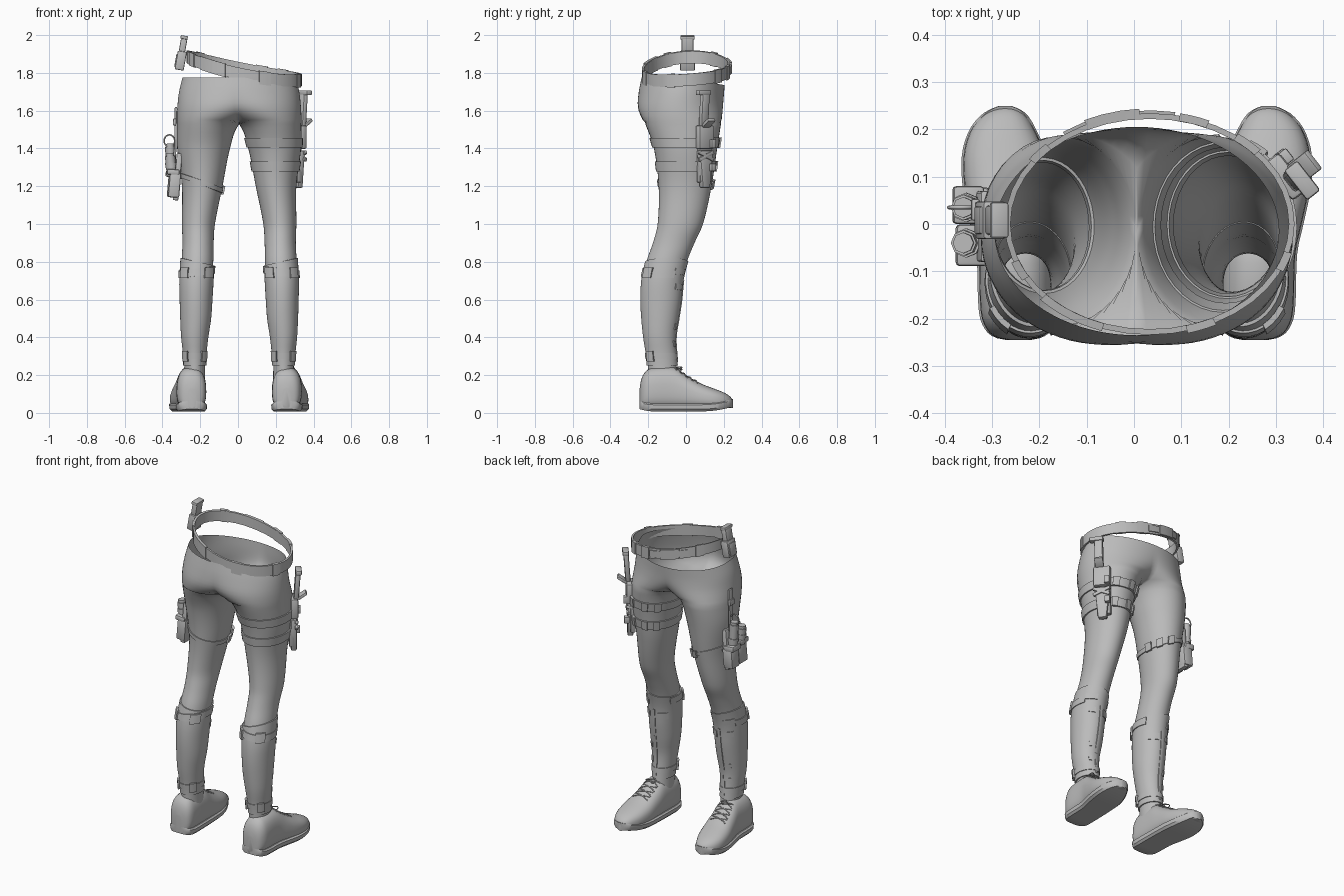
import bpy, bmesh, math
from math import sin, cos, pi, radians
from mathutils import Vector

if "Cube" in bpy.data.objects:
    bpy.data.objects.remove(bpy.data.objects["Cube"])

grey = bpy.data.materials.new("plain_grey")
grey.diffuse_color = (0.5, 0.5, 0.5, 1)
grey.use_nodes = True
grey.node_tree.nodes["Principled BSDF"].inputs["Base Color"].default_value = grey.diffuse_color
SHIFT = .006  # the legs sit slightly off centre
STEP = 1.615 / 72
CROTCH = .16 + 61 * STEP

# half-body sections: z, inner x, outer x, back y, front y
LEG = [(.16, .18, .29, -.2, -.04), (.3, .18, .29, -.205, -.055), (.4, .17, .3, -.22, -.06),
       (.5, .155, .305, -.23, -.045), (.6, .148, .308, -.235, -.03), (.7, .142, .31, -.23, -.02),
       (.8, .137, .305, -.21, .005), (.9, .135, .3, -.175, .045), (1, .128, .303, -.15, .09),
       (1.2, .088, .303, -.145, .135), (1.4, .048, .328, -.17, .165), (CROTCH, 0, .33, -.215, .185),
       (1.56, -.07, .33, -.235, .19), (1.62, -.19, .327, -.255, .195), (1.7, -.28, .318, -.25, .2),
       (1.775, -.3, .3, -.235, .205)]
# shoe sections: y, centre x, half width, top z
SHOE = [(-.245, .25, .022, .13), (-.24, .25, .045, .165), (-.225, .25, .065, .205), (-.19, .252, .077, .235),
        (-.06, .255, .08, .24), (0, .262, .086, .2), (.08, .272, .092, .155), (.15, .28, .085, .128),
        (.2, .283, .066, .108), (.23, .28, .045, .09), (.243, .278, .026, .075), (.249, .278, .01, .06)]


def sample(table, t):
    """Smooth interpolation of a section table."""
    t = min(max(t, table[0][0]), table[-1][0])
    i = next(k for k in range(len(table) - 1) if t <= table[k + 1][0] + 1e-9)
    a, b = table[i], table[i + 1]
    p, q = table[max(i - 1, 0)], table[min(i + 2, len(table) - 1)]
    h = b[0] - a[0]
    u = (t - a[0]) / h
    out = []
    for k in range(1, len(a)):
        ma = (b[k] - p[k]) / (b[0] - p[0]) * h
        mb = (q[k] - a[k]) / (q[0] - a[0]) * h
        out.append((2*u**3 - 3*u*u + 1) * a[k] + (u**3 - 2*u*u + u) * ma
                   + (3*u*u - 2*u**3) * b[k] + (u**3 - u*u) * mb)
    return out


def finish(name, bm):
    me = bpy.data.meshes.new(name)
    bm.to_mesh(me)
    bm.free()
    ob = bpy.data.objects.new(name, me)
    bpy.context.collection.objects.link(ob)
    me.materials.append(grey)
    return ob


def loft(name, rings, loop=False, cap=True, wrap=True):
    """Skin rings of points; loop joins last ring to first, wrap closes each ring."""
    bm = bmesh.new()
    vs = [[bm.verts.new(p) for p in r] for r in rings]
    n = len(vs[0])
    for i in range(len(vs) if loop else len(vs) - 1):
        a, b = vs[i], vs[(i + 1) % len(vs)]
        for j in range(n if wrap else n - 1):
            bm.faces.new((a[j], a[(j + 1) % n], b[(j + 1) % n], b[j]))
    if cap and not loop:
        bm.faces.new(vs[0])
        bm.faces.new(vs[-1])
    bmesh.ops.remove_doubles(bm, verts=bm.verts, dist=1e-5)
    bmesh.ops.recalc_face_normals(bm, faces=bm.faces)
    return finish(name, bm)


def leg_point(a, z, off=0):
    xi, xo, yb, yf = sample(LEG, z)
    return Vector(((xi + xo) / 2 + ((xo - xi) / 2 + off) * cos(a),
                   (yb + yf) / 2 + ((yf - yb) / 2 + off) * sin(a), z))


def belt_point(a, h, off=0):
    x = .033 + (.3 + off) * cos(a)
    return Vector((x - SHIFT, (.228 + off) * sin(a), 1.812 - .215 * x + .2 * x * x + .015 * sin(a) + h))


def band(name, side, lo, hi, off, a0=0, a1=360, tx=0, ty=0, rows=1, thick=.012, fn=leg_point, top=0):
    """Strap or plate wrapped on a body section; angle 0 is outward, 90 is toe side."""
    full = a1 - a0 >= 360
    n = max(3, int((a1 - a0) / 9))
    rings = []
    for i in range(n if full else n + 1):
        a = radians(a0 + (a1 - a0) * i / n)
        tilt = tx * cos(a) + ty * sin(a)
        hs = [lo + (hi + top * cos(a) - lo) * k / rows + tilt for k in range(rows + 1)]
        ring = [fn(a, h, off) for h in hs] + [fn(a, h, off - thick) for h in reversed(hs)]
        rings.append([(p.x * side + SHIFT, p.y, p.z) for p in ring])
    return loft(name, rings, loop=full)


def box(name, loc, size, rot=(0, 0, 0), bevel=.006, taper=1):
    bm = bmesh.new()
    bmesh.ops.create_cube(bm, size=1)
    for v in bm.verts:
        k = taper if v.co.z < 0 else 1
        v.co = Vector((v.co.x * size[0], v.co.y * size[1] * k, v.co.z * size[2]))
    bmesh.ops.bevel(bm, geom=bm.edges[:], offset=bevel, segments=2, affect='EDGES', profile=.5)
    ob = finish(name, bm)
    ob.location = loc
    ob.rotation_euler = [radians(r) for r in rot]
    return ob


def tube(name, pts, r, cyclic=False):
    cu = bpy.data.curves.new(name, 'CURVE')
    cu.dimensions = '3D'
    cu.bevel_depth = r
    cu.bevel_resolution = 2
    cu.use_fill_caps = True
    sp = cu.splines.new('POLY')
    sp.points.add(len(pts) - 1)
    for p, c in zip(sp.points, pts):
        p.co = (*c, 1)
    sp.use_cyclic_u = cyclic
    cu.materials.append(grey)
    bpy.context.collection.objects.link(bpy.data.objects.new(name, cu))


# hips and legs: closed leg rings opening at the middle above the crotch, mirrored
rings = []
for i in range(73):
    z = .16 + i * STEP
    xi, xo = sample(LEG, z)[:2]
    ratio = (xi + xo) / (xo - xi)
    amax = pi if ratio >= 1 else math.acos(-ratio)
    ring = []
    for j in range(41):
        a = amax * (j / 20 - 1)
        p = leg_point(a, z)
        drop = max(0, z - 1.6) / .175 * .04 * max(0, sin(a))
        ring.append((0 if j in (0, 40) and i >= 61 else max(0, p.x), p.y, z - drop))
    rings.append(ring)
body = loft("hips_and_legs", rings, cap=False, wrap=False)
body.location.x = SHIFT
mir = body.modifiers.new("mirror", 'MIRROR')
mir.use_clip = True


# shoes
def shoe_point(a, y, side, off=0):
    cx, hw, top = sample(SHOE, y)
    base = .025
    c, s = cos(a), sin(a)
    pw = .8 if s > 0 else .5
    x = cx + (hw + off) * math.copysign(abs(c) ** pw, c)
    mid = base + (top - base) * .4
    z = mid + ((top - mid + off) if s > 0 else (mid - base)) * math.copysign(abs(s) ** .8, s)
    return (x * side + SHIFT, y, z)


for side, label in ((1, "right"), (-1, "left")):
    ys = [.002 - .247 * cos(pi * i / 36) for i in range(37)]
    loft(label + "_shoe", [[shoe_point(2 * pi * j / 28, y, side) for j in range(28)] for y in ys])
    sole = []
    for y in ys:
        cx, hw, top = sample(SHOE, y)
        spring = .008 + .025 * max(0, (y - .08) / .17) ** 2 + .012 * max(0, (-.17 - y) / .075) ** 2
        w = hw + .004
        sole.append([((cx + w * kx) * side + SHIFT, y, z + spring) for kx, z in
                     ((-.85, 0), (.85, 0), (.98, .012), (1, .035), (.9, .042), (-.9, .042), (-1, .035), (-.98, .012))])
    loft(label + "_sole", sole)
    for k in range(4):
        y = -.04 + .03 * k
        for d in (-.012, .012):
            tube(label + "_lace", [shoe_point(radians(62 + 8 * m), y + d * (m - 3.5) / 3.5, side, .002)
                                   for m in range(8)], .003)
    tube(label + "_lace_bow", [((.262 + .03 * sin(t)) * side + SHIFT, -.035 + .015 * sin(2 * t), .235 + .008 * cos(t))
                               for t in [2 * pi * m / 16 for m in range(16)]], .003, True)

    # shin guard with straps, buckles and trim plates
    band(label + "_shin_guard", side, .25, .80, .007, rows=16, thick=.009, top=.02)
    band(label + "_calf_strap", side, .725, .765, .012, 150, 390, tx=-.012)
    band(label + "_calf_buckle", side, .715, .77, .02, 212, 245)
    band(label + "_calf_buckle", side, .715, .77, .02, 298, 328)
    band(label + "_ankle_strap", side, .285, .318, .011)
    band(label + "_ankle_buckle", side, .272, .328, .02, 208, 238)
    band(label + "_ankle_buckle", side, .272, .328, .02, 302, 332)
    band(label + "_shin_ridge", side, .27, .70, .011, 86, 94, rows=14)
    for z, w in ((.74, 60), (.66, 50), (.45, 34), (.36, 34)):
        band(label + "_shin_plate", side, z - .016, z + .016, .012, 90 - w, 70, tx=.012)
    band(label + "_shin_plate", side, .64, .68, .012, 102, 140)

# belt hanging over the hips, with loops and a front clasp
band("belt", 1, -.032, .032, .006, fn=belt_point)
for a, w in ((230, 8), (244, 7), (291, 6), (47, 6), (72, 6), (140, 5), (340, 5), (205, 5)):
    band("belt_loop", 1, -.036, .036, .011, a - w, a + w, fn=belt_point, thick=.017)
band("belt_clasp", 1, -.03, .03, .016, 94, 116, fn=belt_point, thick=.02)
band("belt_clasp_tongue", 1, -.02, .02, .012, 80, 126, fn=belt_point, thick=.016)

# belt holder with a slim magazine
box("belt_holder", (-.303, .008, 1.865), (.048, .08, .1), (0, 10, 0))
box("holder_flap", (-.325, .008, 1.865), (.014, .058, .07), (0, 10, 0), .004)
box("magazine", (-.292, .008, 1.94), (.034, .062, .11), (0, 10, 0))
box("magazine_cap", (-.285, .008, 1.988), (.038, .074, .018), (0, 10, 0), .004)

# right thigh straps
for z in (1.43, 1.305):
    band("right_thigh_strap", 1, z - .026, z + .026, .008)
    for a in (62, 100, 128):
        band("right_strap_buckle", 1, z - .028, z + .028, .016, a - 7, a + 7)

# knife and sheath on the right thigh
R = (0, 0, 38)
box("sheath_mount", (.302, .096, 1.36), (.03, .08, .28), R)
box("sheath_throat", (.32, .1, 1.46), (.042, .1, .125), R, .01)
box("sheath_body", (.316, .1, 1.29), (.034, .09, .2), R, .008, .55)
for t in (24, -24):
    box("sheath_cross_strap", (.33, .106, 1.36), (.018, .105, .02), (t, 0, 38), .004)
box("sheath_clip", (.318, .14, 1.425), (.03, .03, .045), R, .004)
box("sheath_clip", (.313, .14, 1.3), (.03, .03, .04), R, .004)
box("knife_handle", (.342, .097, 1.61), (.03, .05, .19), (0, 4, 38), .01)
box("knife_pommel", (.355, .092, 1.695), (.036, .08, .026), R, .006)
box("knife_guard", (.36, .12, 1.535), (.06, .05, .018), (0, -35, 38), .004)

# left thigh strap and utility pouch
band("left_thigh_strap", -1, 1.205, 1.23, .006, tx=.04)
for a in (105, 135, 165):
    band("left_strap_buckle", -1, 1.195, 1.24, .016, a - 8, a + 8, tx=.04)
box("pouch_back", (-.32, -.005, 1.25), (.03, .15, .25), (0, 5, 0))
box("pouch_lower", (-.34, .04, 1.2), (.065, .075, .12), (0, 5, 0), .01)
box("pouch_lower", (-.336, -.045, 1.205), (.06, .085, .13), (0, 5, 0), .01)
box("pouch_flap", (-.35, .04, 1.265), (.066, .08, .035), (0, 5, 0), .008)
box("pouch_flap", (-.343, -.045, 1.275), (.066, .088, .03), (0, 5, 0), .008)
for y, top in ((.035, 1.41), (-.04, 1.36)):
    tube("pouch_canister", [(-.35, y, 1.26), (-.36, y, top)], .027)
    tube("canister_band", [(-.353, y, 1.3), (-.355, y, 1.325)], .031)
    tube("canister_cap", [(-.359, y, top - .01), (-.361, y, top + .016)], .022)
tube("canister_ring", [(-.363 + .028 * cos(t), .035, 1.44 + .032 * sin(t))
                       for t in [2 * pi * m / 20 for m in range(20)]], .004, True)
box("hanger_strap", (-.331, .03, 1.49), (.012, .035, .26), (0, 1, 0), .004)
box("hanger_buckle", (-.335, .03, 1.54), (.018, .045, .035), (0, 1, 0), .004)

# smooth surfaces with crisp edges
for ob in bpy.context.scene.objects:
    ob.select_set(ob.type == 'MESH')
bpy.context.view_layer.objects.active = body
bpy.ops.object.shade_smooth_by_angle(angle=radians(35))
